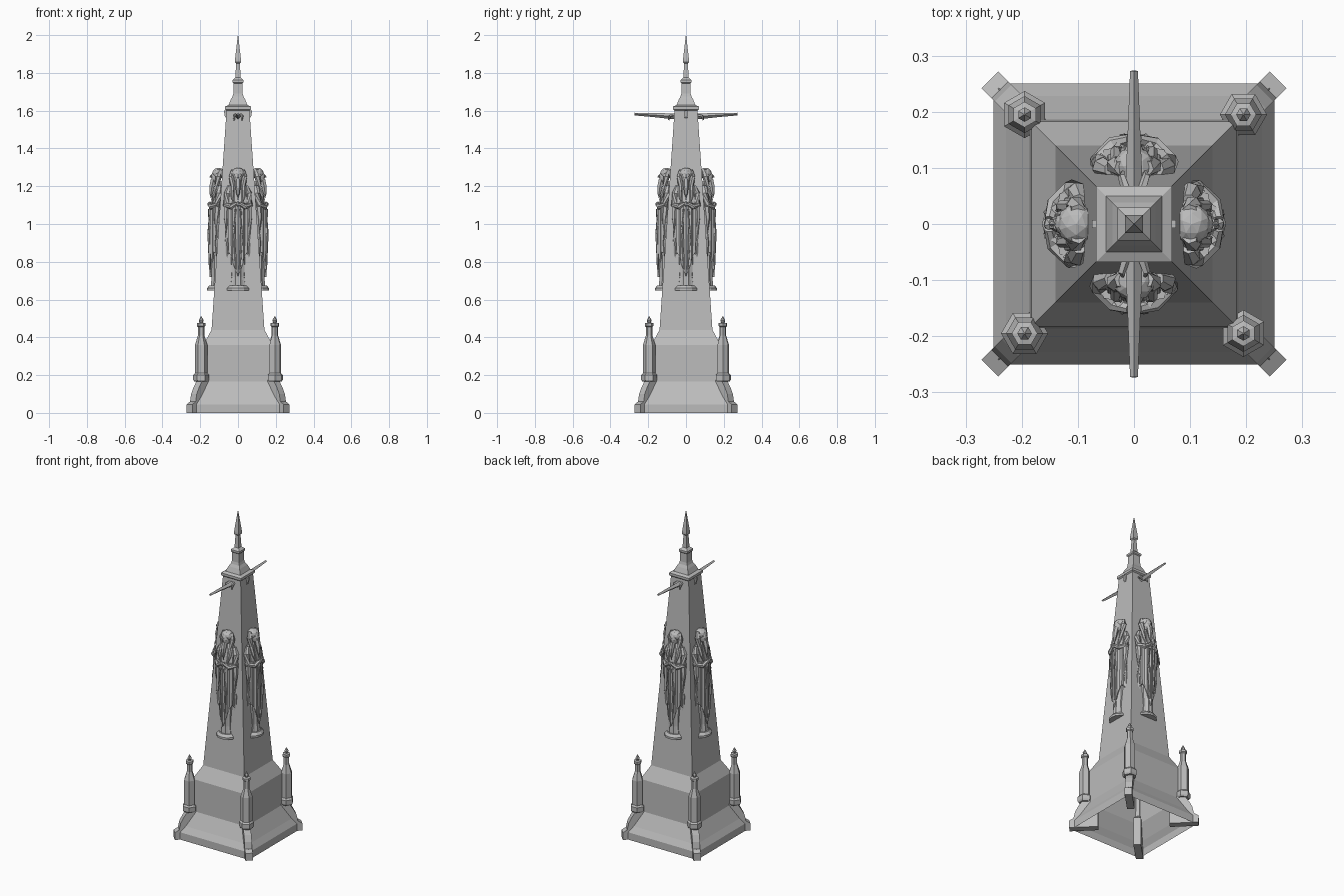
import bpy, bmesh
from math import sin, cos, pi, radians, sqrt
from mathutils import Vector, Matrix

old = bpy.data.objects.get("Cube")
if old:
    bpy.data.objects.remove(old)

stone = bpy.data.materials.new("grey stone")
stone.use_nodes = True
stone.diffuse_color = (0.5, 0.5, 0.5, 1)
stone.node_tree.nodes["Principled BSDF"].inputs["Base Color"].default_value = (0.5, 0.5, 0.5, 1)


def finish(name, bm):
    bmesh.ops.recalc_face_normals(bm, faces=bm.faces)
    mesh = bpy.data.meshes.new(name)
    bm.to_mesh(mesh)
    bm.free()
    mesh.materials.append(stone)
    obj = bpy.data.objects.new(name, mesh)
    bpy.context.collection.objects.link(obj)
    return obj


def around(obj, turns=(1, 2, 3)):
    """Repeat a part on the other sides of the tower."""
    for k in turns:
        twin = obj.copy()
        twin.name = f"{obj.name}_{k + 1}"
        twin.matrix_world = Matrix.Rotation(k * pi / 2, 4, 'Z') @ obj.matrix_basis
        bpy.context.collection.objects.link(twin)


def bridge(bm, rings, cap_start=True, cap_end=True):
    n = len(rings[0])
    for a, b in zip(rings, rings[1:]):
        for i in range(n):
            j = (i + 1) % n
            bm.faces.new((a[i], a[j], b[j], b[i]))
    if cap_start:
        bm.faces.new(rings[0])
    if cap_end:
        bm.faces.new(rings[-1])


def loft(name, profile, n=4, centre=(0, 0), turn=0, pleat=0, cap_start=True):
    """Stack of rings; each entry is (z, half width, half depth, y shift)."""
    bm = bmesh.new()
    rings = []
    for z, rx, ry, dy in profile:
        ring = []
        for i in range(n):
            a = 2 * pi * i / n + turn
            f = 1 - pleat * (i % 2)
            ring.append(bm.verts.new((centre[0] + rx * f * cos(a), centre[1] + dy + ry * f * sin(a), z)))
        rings.append(ring)
    bridge(bm, rings, cap_start)
    return finish(name, bm)


def square(name, profile, cap_start=True):
    rows = [(z, h * sqrt(2), h * sqrt(2), 0) for z, h in profile]
    return loft(name, rows, 4, turn=pi / 4, cap_start=cap_start)


def limb(name, points, n=6):
    """Tapered tube through (x, y, z, radius) points."""
    bm = bmesh.new()
    rings = []
    for k, p in enumerate(points):
        here = Vector(p[:3])
        d = Vector(points[min(k + 1, len(points) - 1)][:3]) - Vector(points[max(k - 1, 0)][:3])
        q = d.to_track_quat('Z', 'Y')
        rings.append([bm.verts.new(here + q @ Vector((p[3] * cos(2 * pi * i / n), p[3] * sin(2 * pi * i / n), 0)))
                      for i in range(n)])
    bridge(bm, rings)
    return finish(name, bm)


def slab(name, outline, place, thickness):
    """Extrude a 2D outline evenly to both sides of its plane."""
    bm = bmesh.new()
    rings = [[bm.verts.new(place(u, v, s * thickness / 2)) for u, v in outline] for s in (-1, 1)]
    bridge(bm, rings)
    return finish(name, bm)


def ball(name, centre, size, detail=2):
    bm = bmesh.new()
    bmesh.ops.create_icosphere(bm, subdivisions=detail, radius=1)
    for v in bm.verts:
        v.co = Vector([v.co[i] * size[i] + centre[i] for i in range(3)])
    return finish(name, bm)


# Tower: flared hollow base, plinth, tapering shaft
square("tower", [(0, .25), (.045, .25), (.08, .228), (.165, .186), (.36, .183),
                 (.44, .14), (1.61, .06)], cap_start=False)

# Stepped cap and spire
square("cap_and_spire", [(1.6, .06), (1.607, .068), (1.622, .068), (1.63, .05), (1.66, .038),
                         (1.675, .029), (1.69, .025), (1.745, .024), (1.75, .029), (1.762, .029),
                         (1.775, .014), (1.85, .01), (1.857, .016), (1.87, .016), (1.99, .002), (2, .0005)])

# Diagonal corner buttresses
diag = 1 / sqrt(2)
around(slab("buttress",
            [(.2, 0), (.363, 0), (.363, .045), (.338, .06), (.33, .1), (.312, .135), (.285, .175), (.2, .175)],
            lambda u, v, t: ((u + t) * diag, (u - t) * diag, v), .042))

# Hexagonal corner pinnacles
rows = [(.165, .036), (.175, .042), (.2, .042), (.21, .033), (.36, .033), (.41, .017), (.455, .017),
        (.46, .023), (.475, .023), (.478, .009), (.49, .013), (.512, .001)]
around(loft("pinnacle", [(z, r, r, 0) for z, r in rows], 6, centre=(.195, .195)))

# Long winged spouts at front and back
spout = limb("spout", [(0, -.05, 1.57, .016), (0, -.1, 1.572, .014), (0, -.17, 1.577, .011), (0, -.273, 1.582, .007)], 4)
parts = [spout]
for s in (-1, 1):
    parts.append(limb("spout_claw", [(s * .012, -.055, 1.578, .009), (s * .022, -.085, 1.572, .007),
                                     (s * .02, -.092, 1.55, .004)], 5))
for p in parts:
    around(p, (2,))

# Small brackets under the cap at the sides
around(slab("bracket", [(.05, 1.6), (.075, 1.6), (.07, 1.57), (.055, 1.55)],
            lambda u, v, t: (u, t, v), .014), (2,))

# One robed statue, repeated on all four sides
C = (0, -.1)
statue = [
    loft("statue_base", [(.648, .064, .064, 0), (.66, .064, .064, 0), (.675, .05, .052, 0)], 12, C),
    loft("under_robe", [(.668, .048, .046, 0), (.72, .04, .042, 0), (.85, .045, .044, 0), (1.02, .05, .044, 0),
                        (1.12, .058, .042, .002), (1.18, .056, .034, .008), (1.21, .036, .026, .008),
                        (1.225, .016, .016, .002)], 20, C, pleat=.1),
]

# Draped cloak: pleated half sheet with a pointed hem
bm = bmesh.new()
steps = 16
tops, mids, hems = [], [], []
for i in range(steps + 1):
    u = i / steps * 2 - 1
    a = u * radians(105)
    f = 1 - .13 * (i % 2)
    hem = .72 + .13 * min(1, abs(u) * 2.2) - .17 * max(0, abs(u) - .65)
    for row, z, rx, ry in ((tops, 1.11, .068, .053), (mids, .95, .068, .053), (hems, hem, .062, .052)):
        row.append((rx * f * sin(a), C[1] - ry * f * cos(a), z))
rings = [[bm.verts.new(p) for p in row] for row in (hems, mids, tops)]
for ring, (hx, hy) in zip(rings, ((.8, .8), (.8, .8), (.6, .6))):
    ring += [bm.verts.new((v.co.x * hx, C[1] + (v.co.y - C[1]) * hy, v.co.z)) for v in reversed(ring)]
bridge(bm, rings, False, False)
for ring in (rings[0], rings[-1]):
    for i in range(steps):
        bm.faces.new((ring[i], ring[i + 1], ring[-2 - i], ring[-1 - i]))
statue.append(finish("cloak", bm))

# Arms, sleeves, hair and shoulder folds, mirrored
for s in (-1, 1):
    statue += [
        limb("arm", [(s * .04, -.098, 1.2, .014), (s * .056, -.1, 1.16, .019), (s * .062, -.11, 1.1, .018),
                     (s * .036, -.143, 1.09, .014), (s * .008, -.15, 1.11, .01)], 7),
        limb("sleeve", [(s * .058, -.108, 1.11, .018), (s * .062, -.115, 1.03, .013),
                        (s * .06, -.112, .9, .01), (s * .056, -.105, .79, .006)], 6),
        limb("hair_lock", [(s * .022, -.1, 1.285, .014), (s * .034, -.104, 1.25, .016), (s * .03, -.112, 1.2, .012),
                           (s * .033, -.13, 1.15, .009), (s * .024, -.137, 1.11, .003)], 6),
        limb("cloak_fold", [(s * .014, -.152, 1.08, .007), (s * .02, -.154, .95, .008), (s * .01, -.15, .76, .004)], 5),
    ]

# Head, hair, face and beard
statue += [
    ball("head", (0, -.115, 1.25), (.024, .028, .036)),
    ball("hair", (0, -.103, 1.268), (.037, .034, .03)),
    limb("nose", [(0, -.141, 1.262, .002), (0, -.147, 1.246, .005)], 4),
    limb("beard", [(0, -.13, 1.235, .016), (0, -.138, 1.2, .015), (0, -.143, 1.16, .009), (0, -.142, 1.13, .002)], 6),
    ball("hands", (0, -.15, 1.105), (.014, .012, .014), 1),
]
for p in statue:
    around(p)
